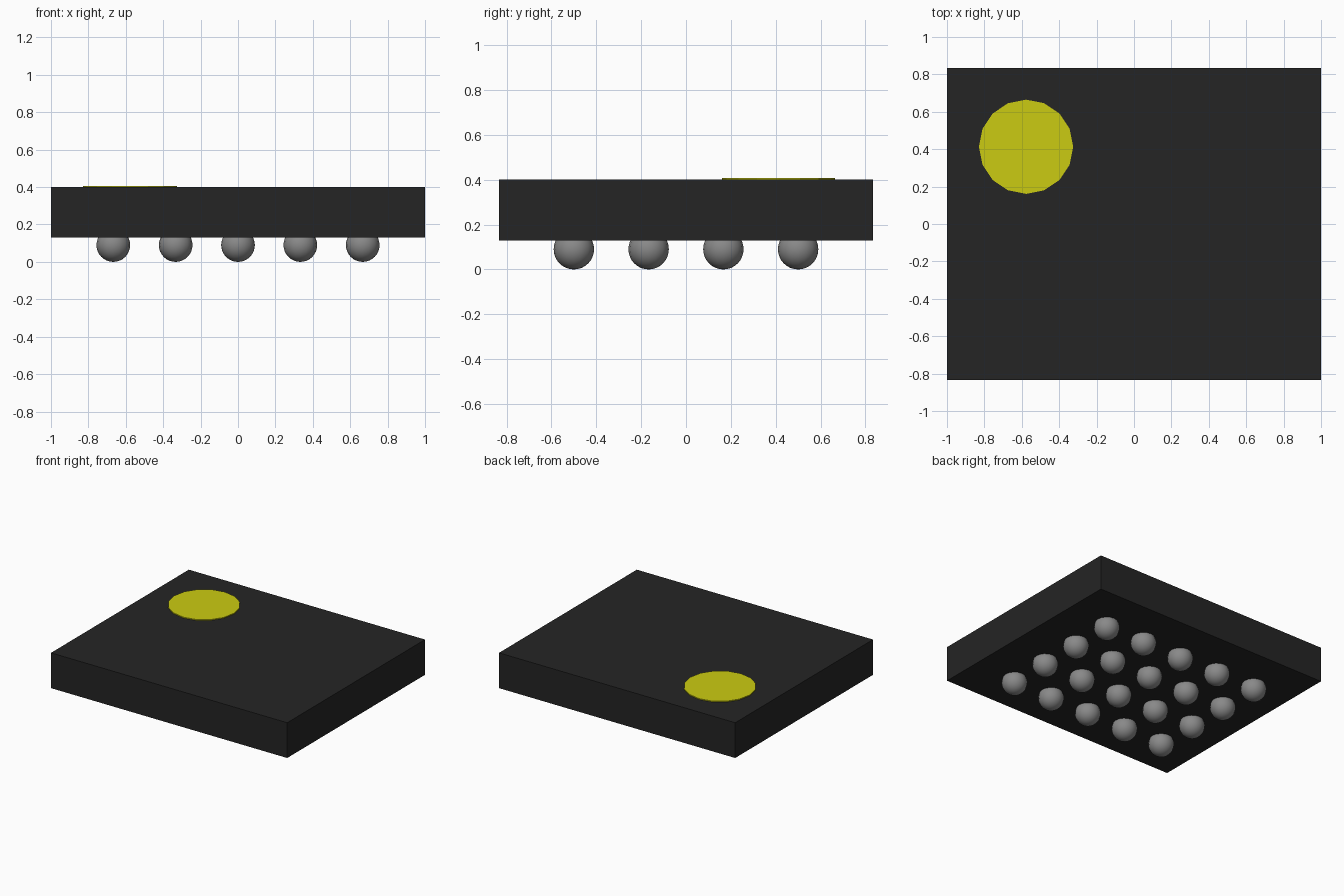
import bpy

old = bpy.data.objects.get("Cube")
if old:
    bpy.data.objects.remove(old, do_unlink=True)


def material(name, colour):
    mat = bpy.data.materials.new(name)
    mat.use_nodes = True
    mat.diffuse_color = (*colour, 1)
    mat.node_tree.nodes["Principled BSDF"].inputs["Base Color"].default_value = (*colour, 1)
    return mat


def finish(name, mat):
    obj = bpy.context.object
    obj.name = name
    obj.data.materials.append(mat)
    return obj


black = material("package black", (0.018, 0.018, 0.018))
yellow = material("marker yellow", (0.6, 0.6, 0.006))
grey = material("solder grey", (0.25, 0.25, 0.25))

PITCH = 1 / 3
RADIUS = 0.09
BOTTOM, TOP = 0.13, 0.4

# Flat rectangular package
bpy.ops.mesh.primitive_cube_add(size=1, location=(0, 0, (BOTTOM + TOP) / 2))
body = finish("package_body", black)
body.scale = (2, 5 * PITCH, TOP - BOTTOM)

# Round corner marker, a thin sixteen-sided disc
bpy.ops.mesh.primitive_cylinder_add(vertices=16, radius=0.252, depth=0.008,
                                    location=(-0.577, 0.413, TOP + 0.003))
finish("corner_marker", yellow)

# Grid of solder balls under the package
for col in range(5):
    for row in range(4):
        spot = ((col - 2) * PITCH, (row - 1.5) * PITCH, RADIUS)
        bpy.ops.mesh.primitive_uv_sphere_add(segments=16, ring_count=16, radius=RADIUS, location=spot)
        finish(f"solder_ball_{col + 1}_{row + 1}", grey)
        bpy.ops.object.shade_smooth_by_angle()
